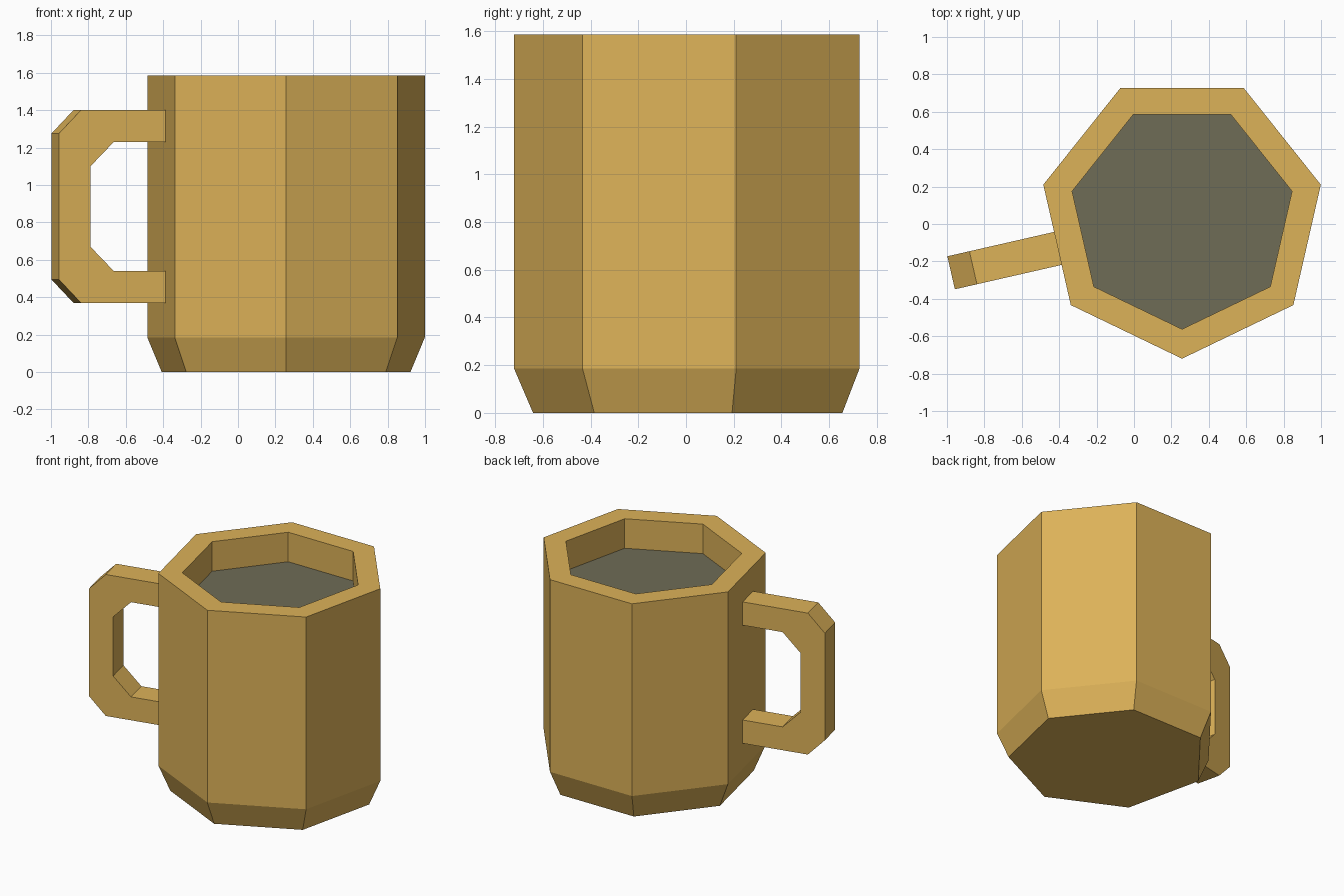
import bpy, bmesh
from math import pi, cos, sin

cube = bpy.data.objects.get("Cube")
if cube:
    bpy.data.objects.remove(cube, do_unlink=True)

SIDES = 7
CENTRE = (0.257, 0.041, 0)


def make_material(name, colour):
    mat = bpy.data.materials.new(name)
    mat.use_nodes = True
    mat.diffuse_color = (*colour, 1)
    mat.node_tree.nodes["Principled BSDF"].inputs["Base Color"].default_value = (*colour, 1)
    return mat


def finish(name, bm, mat):
    bmesh.ops.recalc_face_normals(bm, faces=bm.faces)
    mesh = bpy.data.meshes.new(name)
    bm.to_mesh(mesh)
    bm.free()
    mesh.materials.append(mat)
    obj = bpy.data.objects.new(name, mesh)
    obj.location = CENTRE
    bpy.context.collection.objects.link(obj)
    return obj


def loft(name, profile, mat):
    """Stack seven-sided rings of (radius, height) and cap both ends."""
    bm = bmesh.new()
    angles = [-pi / 2 + 2 * pi * i / SIDES for i in range(SIDES)]
    rings = [[bm.verts.new((r * cos(a), r * sin(a), z)) for a in angles]
             for r, z in profile]
    for low, high in zip(rings, rings[1:]):
        for i in range(SIDES):
            j = (i + 1) % SIDES
            bm.faces.new((low[i], low[j], high[j], high[i]))
    bm.faces.new(rings[0])
    bm.faces.new(rings[-1])
    return finish(name, bm, mat)


tan = make_material("warm_tan", (0.72, 0.445, 0.098))
grey = make_material("drink_grey", (0.159, 0.15, 0.093))

# Hollow body with a chamfered foot and thick rim
loft("mug_body", [(0.682, 0), (0.761, 0.185), (0.761, 1.585),
                  (0.603, 1.585), (0.603, 0.2)], tan)

# Drink filling the cavity
loft("drink", [(0.605, 0.25), (0.605, 1.37)], grey)

# Handle: upper half of the profile, mirrored about its middle height
MID = 0.885
upper_outer = [(0.67, 1.40), (1.15, 1.40), (1.271, 1.275)]
upper_inner = [(1.098, 1.10), (0.97, 1.23), (0.67, 1.23)]
flip = lambda pts: [(r, 2 * MID - z) for r, z in reversed(pts)]
outer = upper_outer + flip(upper_outer)
inner = list(reversed(upper_inner)) + flip(list(reversed(upper_inner)))

bm = bmesh.new()
faces = []
out_v = [bm.verts.new((-r, -0.11, z)) for r, z in outer]
in_v = [bm.verts.new((-r, -0.11, z)) for r, z in inner]
faces = [bm.faces.new((out_v[i], out_v[i + 1], in_v[i + 1], in_v[i]))
         for i in range(len(out_v) - 1)]
# Merge the side into one flat face before giving it thickness
side = bmesh.ops.dissolve_faces(bm, faces=faces)["region"]
grown = bmesh.ops.extrude_face_region(bm, geom=side, use_keep_orig=True)["geom"]
bmesh.ops.translate(bm, vec=(0, 0.181, 0),
                    verts=[v for v in grown if isinstance(v, bmesh.types.BMVert)])
handle = finish("handle", bm, tan)
handle.rotation_euler.z = pi / (2 * SIDES)
